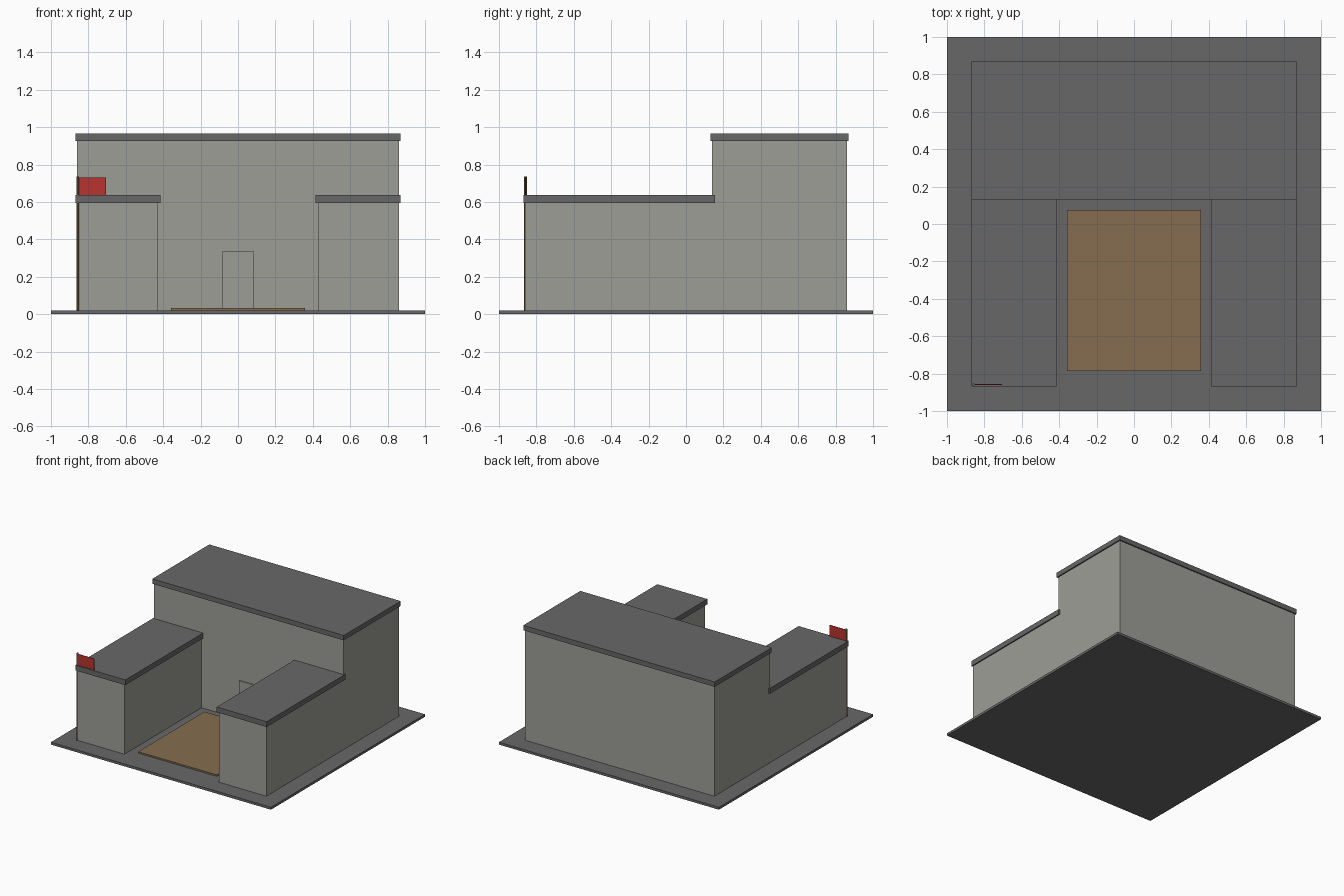
import bpy

cube = bpy.data.objects.get("Cube")
if cube:
    bpy.data.objects.remove(cube, do_unlink=True)


def material(name, r, g, b):
    mat = bpy.data.materials.new(name)
    mat.use_nodes = True
    mat.diffuse_color = (r, g, b, 1)
    mat.node_tree.nodes["Principled BSDF"].inputs["Base Color"].default_value = (r, g, b, 1)
    return mat


stone = material("pale stone", 0.34, 0.34, 0.31)
slate = material("dark slate", 0.137, 0.137, 0.137)
earth = material("brown earth", 0.24, 0.155, 0.08)
red = material("flag red", 0.48, 0.034, 0.028)


def box(name, xs, ys, zs, mat):
    """Box spanning the given ranges on each axis."""
    spans = (xs, ys, zs)
    bpy.ops.mesh.primitive_cube_add(size=1, location=[sum(s) / 2 for s in spans])
    ob = bpy.context.object
    ob.name = name
    ob.scale = [s[1] - s[0] for s in spans]
    bpy.ops.object.transform_apply(location=False, rotation=False, scale=True)
    ob.data.materials.append(mat)
    return ob


# Ground slab and courtyard
base_top = 0.02
box("ground_slab", (-1, 1), (-1, 1), (0, base_top), slate)
box("courtyard", (-0.357, 0.357), (-0.785, 0.075), (base_top, 0.032), earth)

# Main hall with its roof and door
box("main_hall", (-0.86, 0.86), (0.14, 0.86), (base_top, 0.925), stone)
box("main_roof", (-0.87, 0.87), (0.13, 0.87), (0.925, 0.965), slate)
box("door", (-0.084, 0.084), (0.131, 0.14), (base_top, 0.338), stone)

# Side wings with their roofs
for label, s in (("left", 1), ("right", -1)):
    box(label + "_wing", sorted((s * 0.43, s * 0.86)), (-0.86, 0.14),
        (base_top, 0.595), stone)
    box(label + "_wing_roof", sorted((s * 0.415, s * 0.87)), (-0.87, 0.155),
        (0.595, 0.638), slate)

# Flagpole on the corner of the right wing
pole_x, pole_y, pole_top = -0.857, -0.858, 0.737
bpy.ops.mesh.primitive_cylinder_add(
    vertices=8, radius=0.007, depth=pole_top - base_top,
    location=(pole_x, pole_y, (pole_top + base_top) / 2))
pole = bpy.context.object
pole.name = "flagpole"
pole.data.materials.append(earth)

# Flag
box("flag", (pole_x, -0.705), (pole_y - 0.002, pole_y + 0.002), (0.632, 0.73), red)
